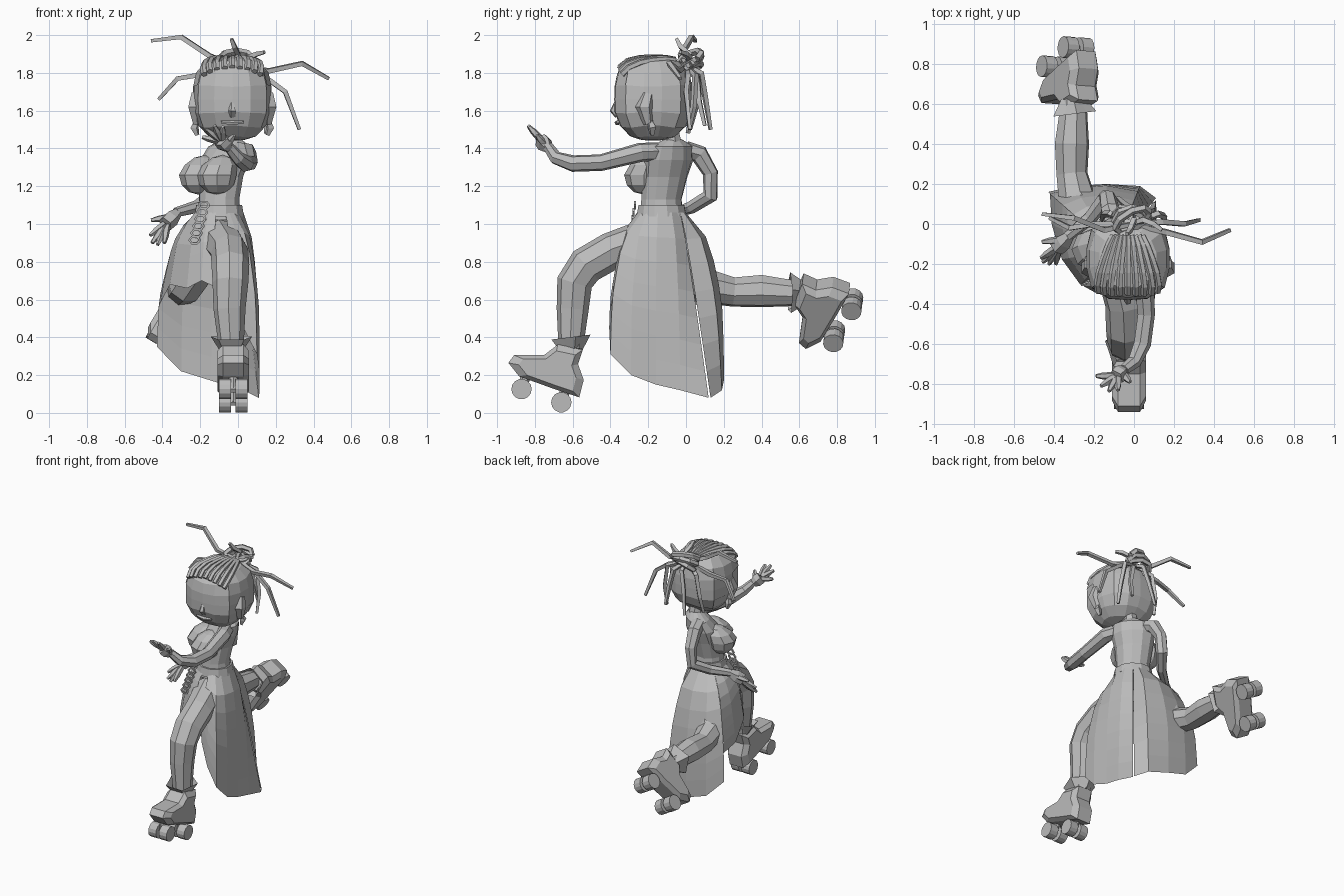
import bpy, bmesh, math
from mathutils import Vector, Matrix, Quaternion

if "Cube" in bpy.data.objects:
    bpy.data.objects.remove(bpy.data.objects["Cube"])

grey = bpy.data.materials.new("clay_grey")
grey.use_nodes = True
grey.diffuse_color = (0.5, 0.5, 0.5, 1)
grey.node_tree.nodes["Principled BSDF"].inputs["Base Color"].default_value = (0.5, 0.5, 0.5, 1)


def finish(name, bm):
    bmesh.ops.recalc_face_normals(bm, faces=bm.faces)
    mesh = bpy.data.meshes.new(name)
    bm.to_mesh(mesh)
    bm.free()
    mesh.materials.append(grey)
    obj = bpy.data.objects.new(name, mesh)
    bpy.context.collection.objects.link(obj)


def bridge(bm, rings, closed=True):
    for low, high in zip(rings, rings[1:]):
        count = len(low)
        for i in range(count if closed else count - 1):
            j = (i + 1) % count
            bm.faces.new((low[i], low[j], high[j], high[i]))


def add_tube(bm, path, sides=8, cap=True, star=1.0):
    """Sweep a polygon along points given as (x, y, z, radius)."""
    pts = [Vector(p[:3]) for p in path]
    last, turn, rings = Vector((0, 0, 1)), Quaternion(), []
    for i, p in enumerate(pts):
        way = (pts[min(i + 1, len(pts) - 1)] - pts[max(i - 1, 0)]).normalized()
        turn = last.rotation_difference(way) @ turn
        last = way
        ring = []
        for k in range(sides):
            a = math.tau * (k + 0.5) / sides
            r = path[i][3] * (star if k % 2 else 1)
            ring.append(bm.verts.new(p + turn @ Vector((r * math.cos(a), r * math.sin(a), 0))))
        rings.append(ring)
    bridge(bm, rings)
    if cap:
        bm.faces.new(rings[0])
        bm.faces.new(rings[-1])


def tubes(name, paths, **options):
    bm = bmesh.new()
    for path in paths:
        add_tube(bm, path, **options)
    finish(name, bm)


# Torso, turned to the model's right
LEFT, FACING = Vector((0.7, -0.7, 0)), Vector((-0.7, -0.7, 0))


def torso_loft(name, sections, sides=12):
    bm, rings = bmesh.new(), []
    for x, y, z, wide, deep in sections:
        angles = [math.tau * k / sides for k in range(sides)]
        rings.append([bm.verts.new(Vector((x, y, z)) + LEFT * wide * math.cos(a)
                                   + FACING * deep * math.sin(a)) for a in angles])
    bridge(bm, rings)
    bm.faces.new(rings[0])
    bm.faces.new(rings[-1])
    finish(name, bm)


torso_loft("torso", [(-.1, -.13, 1.02, .125, .12), (-.1, -.13, 1.13, .115, .105),
                     (-.09, -.11, 1.25, .13, .11), (-.07, -.09, 1.34, .15, .11),
                     (-.045, -.07, 1.41, .14, .08), (-.03, -.07, 1.45, .05, .04)])
torso_loft("waistband", [(-.1, -.13, 1.04, .14, .135), (-.1, -.13, 1.1, .13, .122)])
tubes("neck", [[(-.03, -.07, 1.4, .055), (-.03, -.09, 1.52, .05)]])

for side, name in ((1, "left_bust"), (-1, "right_bust")):
    bm = bmesh.new()
    spot = Vector((-.16, -.175, 1.26)) + LEFT * side * .068
    bmesh.ops.create_uvsphere(bm, u_segments=8, v_segments=6, radius=.105,
                              matrix=Matrix.Translation(spot))
    for v in bm.verts:
        # Slope the upper half back into the chest
        if v.co.z > spot.z:
            v.co -= FACING * (v.co.z - spot.z) * .45
    finish(name, bm)

# Skirt panels: each column is (x, y, hem height, straightness), curved up to the waist
WAIST, TOP = Vector((-.1, -.13, 0)), 1.06
FLARE = [(TOP, 0), (1.0, .32), (.9, .63), (.75, .8), (.6, .95), (.35, 1)]


def flare(z):
    for (za, sa), (zb, sb) in zip(FLARE, FLARE[1:]):
        if z >= zb:
            return sa + (sb - sa) * (za - z) / (za - zb)
    return 1


def skirt_panel(name, hems, rows=7):
    bm, rings = bmesh.new(), []
    for x, y, hem, straight in hems:
        out = Vector((x, y, 0))
        top = WAIST + (out - WAIST).normalized() * .13
        column = []
        for k in range(rows + 1):
            t = k / rows
            z = TOP + (hem - TOP) * t
            spot = top.lerp(out, flare(z) * (1 - straight) + t * straight)
            column.append(bm.verts.new((spot.x, spot.y, z)))
        rings.append(column)
    bridge(bm, rings, closed=False)
    finish(name, bm)


skirt_panel("skirt_left", [(-.03, -.4, .62, 0), (.03, -.41, .45, 0), (.1, -.4, .31, 0),
                           (.115, -.29, .2, 0), (.11, -.16, .15, 0), (.115, -.03, .12, .35),
                           (.11, .12, .08, .9)])
skirt_panel("skirt_back", [(.11, .13, .08, .9), (.03, .19, .12, .25), (-.14, .2, .17, 0),
                           (-.3, .19, .22, 0), (-.43, .16, .35, 0)])
skirt_panel("skirt_front", [(-.43, .16, .56, 0), (-.42, .0, .58, 0), (-.38, -.18, .68, 0),
                            (-.28, -.31, .66, 0), (-.2, -.36, .7, 0), (-.13, -.38, .67, 0)])

# Legs
tubes("left_leg", [[(-.09, -.2, .92, .11), (-.045, -.4, .855, .1), (-.04, -.53, .78, .1),
                    (-.04, -.59, .69, .095), (-.045, -.6, .55, .085), (-.035, -.61, .34, .065)]])
tubes("right_leg", [[(-.16, -.05, .85, .11), (-.28, .1, .67, .1), (-.31, .25, .64, .08),
                     (-.31, .4, .645, .088), (-.3, .62, .63, .065)]])
for name, path in (("left_cuff", [(-.035, -.61, .32, .06), (-.035, -.62, .4, .115)]),
                   ("right_cuff", [(-.31, .63, .63, .06), (-.3, .55, .63, .115)])):
    tubes(name, [path], sides=10, cap=False, star=.8)

# Skates, built as (along the toe, above the wheels) from the heel axle
BOOT = [(.332, .11), (.256, .06), (.06, .055), (-.082, .055), (-.075, .15), (-.02, .22),
        (-.02, .3), (.114, .285), (.165, .209), (.316, .158)]


def skate(prefix, axle, toe, up):
    axle, toe, up = Vector(axle), Vector(toe).normalized(), Vector(up)
    up = (up - toe * up.dot(toe)).normalized()
    across = toe.cross(up)

    def place(a, h, w):
        return axle + toe * a + up * h + across * w

    bm, rings = bmesh.new(), []
    for w, shrink in ((-.084, .76), (-.055, 1), (.055, 1), (.084, .76)):
        rings.append([bm.verts.new(place(.1 + (a - .1) * shrink, .14 + (h - .14) * shrink, w))
                      for a, h in BOOT])
    bridge(bm, rings)
    bm.faces.new(rings[0])
    bm.faces.new(rings[-1])
    finish(prefix + "_boot", bm)
    wheels, trucks = [], []
    for a in (0, .222):
        wheels += [[(*place(a, 0, s * .012), .054), (*place(a, 0, s * .075), .054)] for s in (-1, 1)]
        trucks += [[(*place(a, 0, -.04), .02), (*place(a, 0, .04), .02)],
                   [(*place(a, 0, 0), .02), (*place(a, .08, 0), .03)]]
    tubes(prefix + "_wheels", wheels, sides=14)
    tubes(prefix + "_trucks", trucks, sides=6)


skate("left", (-.025, -.66, .056), (0, -.95, .316), (0, .316, .95))
skate("right", (-.29, .88, .575), (-.47, -.42, -.74), (.12, -.95, .32))

# Arms
tubes("left_arm", [[(-.01, -.1, 1.385, .05), (.045, -.24, 1.38, .052), (.06, -.45, 1.325, .045),
                    (.04, -.6, 1.32, .045), (.0, -.69, 1.35, .036), (-.05, -.73, 1.41, .028)]], sides=7)
tubes("right_arm", [[(-.1, .0, 1.39, .05), (-.12, .07, 1.37, .05), (-.13, .13, 1.27, .042),
                     (-.14, .13, 1.15, .042), (-.22, .03, 1.09, .035), (-.33, -.06, 1.06, .027)]], sides=7)


def hand(name, wrist, palm, tips, thumb):
    wrist, palm = Vector(wrist), Vector(palm)
    paths = [[(*wrist, .027), (*wrist.lerp(palm, .5), .045), (*palm, .042)]]
    for tip in tips + [thumb]:
        tip = Vector(tip)
        root = wrist.lerp(palm, .3 if tip == Vector(thumb) else .8)
        root = root.lerp(tip, .2)
        paths.append([(*root, .02), (*root.lerp(tip, .6), .018), (*tip, .01)])
    tubes(name, paths, sides=5)


hand("left_hand", (-.05, -.73, 1.4), (-.09, -.765, 1.445),
     [(-.19, -.76, 1.46), (-.165, -.81, 1.5), (-.125, -.835, 1.52), (-.08, -.83, 1.515)],
     (-.02, -.79, 1.47))
hand("right_hand", (-.32, -.055, 1.06), (-.385, -.12, 1.0),
     [(-.465, -.17, .94), (-.455, -.19, .9), (-.425, -.2, .89), (-.39, -.2, .9)],
     (-.46, -.09, 1.02))

# Head: a rounded block narrowing at the jaw
HEAD, SIZE = Vector((-.03, -.175, 1.66)), Vector((.205, .205, .218))


def on_head(way, grow=1.0):
    r = sum(abs(w / s) ** 3.2 for w, s in zip(way, SIZE)) ** (-1 / 3.2)
    spot = Vector(way) * r * grow
    if spot.z < -.08:
        spot.x *= 1 + (spot.z + .08) * .8
        spot.y *= 1 + (spot.z + .08) * 1.2
    return HEAD + spot


def head_shell(name, grow):
    bm = bmesh.new()
    bmesh.ops.create_uvsphere(bm, u_segments=14, v_segments=10, radius=1)
    for v in bm.verts:
        v.co = on_head(v.co, grow)
    if grow > 1:
        # Keep only the scalp, behind a sloping hairline
        bare = [f for f in bm.faces
                if f.calc_center_median().z - 1.77 + (f.calc_center_median().y + .33) * .8 < 0]
        bmesh.ops.delete(bm, geom=bare, context='FACES')
    finish(name, bm)


head_shell("head", 1.0)
head_shell("scalp_hair", 1.02)
tubes("nose", [[(-.03, -.365, 1.65, .012), (-.03, -.385, 1.6, .02), (-.03, -.36, 1.575, .02)]], sides=5)
tubes("mouth", [[(-.09, -.36, 1.54, .008), (-.03, -.365, 1.535, .014), (.03, -.36, 1.54, .008)]], sides=5)

# Ears with drop earrings
for side, name in ((1, "left"), (-1, "right")):
    x = HEAD.x + side * .185
    tubes(name + "_ear", [[(x, -.2, 1.53, .025), (x + side * .005, -.22, 1.62, .05),
                           (x, -.2, 1.69, .035)]], sides=6)
    tubes(name + "_earring", [[(x, -.2, 1.57, .008), (x + side * .015, -.18, 1.51, .024),
                               (x, -.18, 1.47, .012)]], sides=4)

# Braided rows running back to a knot
KNOT = Vector((-.01, .0, 1.84))
rows = []
for k in range(-4, 5):
    start = Vector((k * .043, -.19, .135 - abs(k) * .008))
    end = Vector((k * .02, .13, .18))
    rows.append([(*on_head(start.lerp(end, t / 5) + Vector((0, 0, .05)), 1.015), .017)
                 for t in range(6)])
tubes("braided_rows", rows, sides=5)
coils = []
for tilt in (-.5, .1, .7):
    loop = [math.tau * k / 8 for k in range(9)]
    coils.append([(KNOT.x + .085 * math.cos(a), KNOT.y + .02 + .06 * math.sin(a + tilt),
                   KNOT.z + tilt * .05 + .04 * math.sin(a), .02) for a in loop])
tubes("hair_knot", coils, sides=5)

# Loose locks bending out of the knot
LOCKS = [[(-.15, -.03, 1.89), (-.3, .03, 1.99), (-.46, .05, 1.97)],
         [(.16, -.04, 1.81), (.34, -.09, 1.85), (.48, -.03, 1.77)],
         [(-.2, .0, 1.79), (-.32, -.02, 1.77), (-.42, .03, 1.66)],
         [(.14, .01, 1.78), (.25, .0, 1.7), (.325, .02, 1.5)],
         [(-.02, .08, 1.8), (-.05, .1, 1.68), (-.08, .13, 1.5)],
         [(.06, .06, 1.78), (.09, .07, 1.65), (.1, .1, 1.52)],
         [(-.12, .05, 1.78), (-.15, .05, 1.62), (-.16, .02, 1.5)],
         [(.12, .05, 1.79), (.15, .04, 1.62), (.15, .01, 1.48)],
         [(.0, .02, 1.9), (-.02, -.03, 1.94), (-.035, -.05, 1.98)],
         [(.05, .02, 1.88), (.1, .0, 1.9), (.14, -.03, 1.91)]]
tubes("loose_locks", [[(*KNOT, .014)] + [(*p, r) for p, r in zip(lock, (.018, .017, .012))]
                      for lock in LOCKS], sides=4)

# Chain of small links hanging at the waist
links = []
for k in range(6):
    x, y, z = -.18 - .01 * k, -.27 - .007 * k, 1.1 - .037 * k
    links.append([(x + .028 * math.cos(a), y, z + .02 * math.sin(a), .008)
                  for a in (math.tau * j / 6 for j in range(7))])
tubes("waist_chain", links, sides=4)
